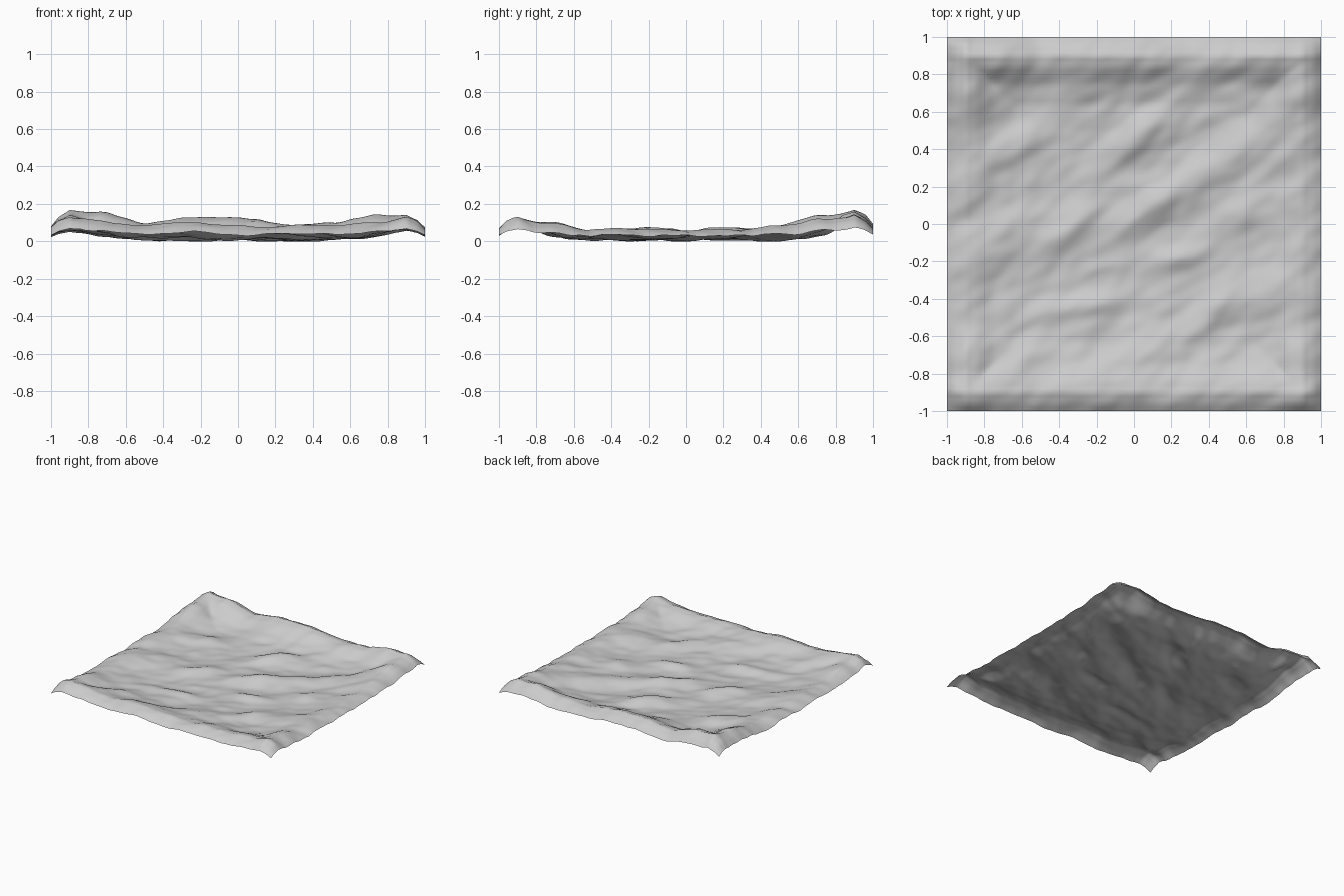
import bpy, bmesh, math
from mathutils import Vector, noise

N = 100  # cells per side

# crest height of each raised rim, sampled evenly from -1 to 1 along the side
BACK = [0.17, 0.155, 0.10, 0.125, 0.125, 0.09, 0.095, 0.14, 0.14]
FRONT = [0.14, 0.10, 0.085, 0.095, 0.085, 0.08, 0.08, 0.10, 0.14]
LEFT = [0.14, 0.10, 0.065, 0.06, 0.06, 0.065, 0.085, 0.14, 0.18]
RIGHT = [0.14, 0.10, 0.065, 0.06, 0.06, 0.065, 0.08, 0.12, 0.14]
# rim cross-section: distance from edge, share of crest height
RIM = [(0, 0.5), (0.04, 0.78), (0.1, 1.0), (0.16, 0.85), (0.25, 0.4), (0.36, 0.12), (0.5, 0), (3, 0)]

# interior folds: x, y, angle, half length, half width, height
FOLDS = [
    (0.02, 0.47, 40, 0.20, 0.09, 0.065),
    (0.14, 0.12, 36, 0.30, 0.08, 0.055),
    (-0.35, -0.02, 42, 0.22, 0.08, 0.045),
    (0.22, -0.18, 10, 0.18, 0.06, 0.04),
    (-0.72, -0.08, 35, 0.22, 0.09, 0.04),
    (0.78, -0.35, 30, 0.22, 0.09, 0.045),
    (-0.60, 0.42, 30, 0.22, 0.09, 0.05),
    (0.62, 0.42, 40, 0.22, 0.10, 0.05),
    (-0.30, -0.44, 8, 0.25, 0.06, 0.04),
    (0.15, -0.62, 20, 0.30, 0.09, 0.04),
    (-0.55, -0.70, 30, 0.2, 0.09, 0.035),
    (0.60, 0.08, 60, 0.18, 0.08, 0.035),
    (0.45, -0.42, 40, 0.16, 0.07, 0.035),
]


def smooth_mix(a, b, t):
    t = t * t * (3 - 2 * t)
    return a + (b - a) * t


def along(values, s):
    f = min(max((s + 1) / 2, 0), 0.9999) * (len(values) - 1)
    i = int(f)
    return smooth_mix(values[i], values[i + 1], f - i)


def rim(d):
    for (d0, h0), (d1, h1) in zip(RIM, RIM[1:]):
        if d <= d1:
            return h0 + (h1 - h0) * (d - d0) / (d1 - d0)
    return 0


def height(x, y):
    # rims: strongest side wins, every outer edge droops
    sides = ((BACK, x, 1 - y), (FRONT, x, 1 + y), (LEFT, y, 1 + x), (RIGHT, y, 1 - x))
    z = max(along(v, s) * rim(max(d, 0.1)) for v, s, d in sides)
    for _, _, d in sides:
        if d < 0.1:
            z *= rim(d)
    # diagonal folds
    inner = min(1, max(0, (1 - max(abs(x), abs(y))) / 0.25))
    for fx, fy, ang, ln, wd, h in FOLDS:
        c, s = math.cos(math.radians(ang)), math.sin(math.radians(ang))
        u, v = (x - fx) * c + (y - fy) * s, (y - fy) * c - (x - fx) * s
        z += inner * 0.85 * h * math.exp(-(u / ln) ** 2 - (v / wd) ** 2)
    # fine creases
    u, v = 0.82 * x + 0.57 * y, 0.82 * y - 0.57 * x
    z += 0.016 * noise.noise(Vector((u * 3, v * 6.5, 4.2)))
    z += 0.008 * noise.noise(Vector((u * 8, v * 14, 9.1)))
    return max(z + 0.006 * inner, 0)


# rumpled sheet
bm = bmesh.new()
bmesh.ops.create_grid(bm, x_segments=N, y_segments=N, size=1)
for vert in bm.verts:
    vert.co.z = height(vert.co.x, vert.co.y)
mesh = bpy.data.meshes.new("rumpled_ground_sheet")
bm.to_mesh(mesh)
bm.free()
sheet = bpy.data.objects.new("rumpled_ground_sheet", mesh)
bpy.context.collection.objects.link(sheet)
for p in mesh.polygons:
    p.use_smooth = True
